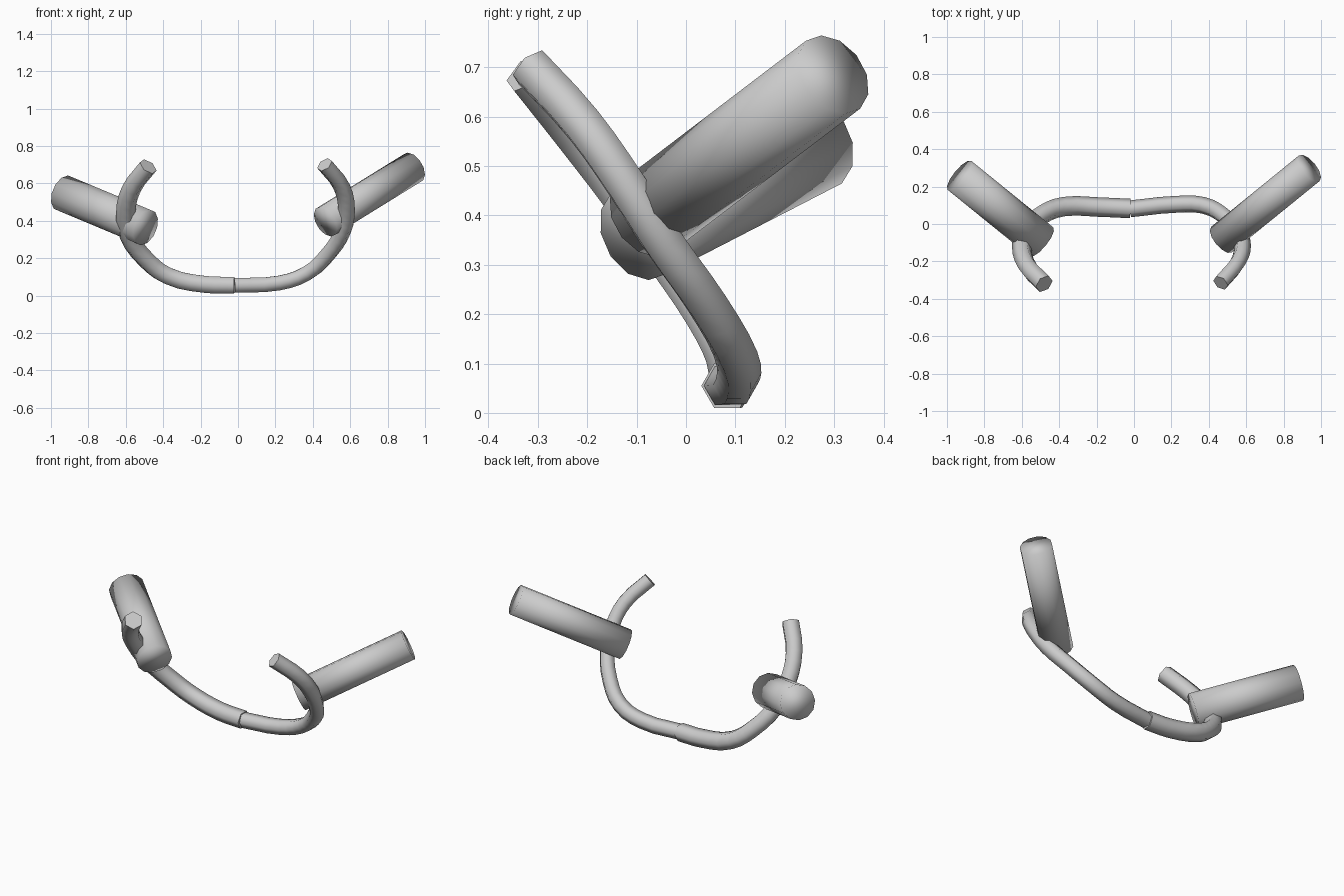
import bpy
from mathutils import Vector

if "Cube" in bpy.data.objects:
    bpy.data.objects.remove(bpy.data.objects["Cube"])


def tube(name, points, radius):
    """Smooth six-sided bent tube with capped ends."""
    cu = bpy.data.curves.new(name, 'CURVE')
    cu.dimensions = '3D'
    cu.bevel_depth = radius
    cu.bevel_resolution = 1
    cu.resolution_u = 3
    cu.use_fill_caps = True
    sp = cu.splines.new('BEZIER')
    sp.bezier_points.add(len(points) - 1)
    for bp, p in zip(sp.bezier_points, points):
        bp.co = p
        bp.handle_left_type = bp.handle_right_type = 'AUTO'
    ob = bpy.data.objects.new(name, cu)
    bpy.context.collection.objects.link(ob)
    bpy.ops.object.select_all(action='DESELECT')
    ob.select_set(True)
    bpy.context.view_layer.objects.active = ob
    bpy.ops.object.convert(target='MESH')
    bpy.ops.object.shade_smooth()
    bpy.context.object.name = name


def rod(name, a, b, radius):
    """Cylinder running from point a to point b."""
    a, b = Vector(a), Vector(b)
    d = b - a
    bpy.ops.mesh.primitive_cylinder_add(
        vertices=12, radius=radius, depth=d.length, location=(a + b) / 2,
        rotation=d.to_track_quat('Z', 'Y').to_euler())
    bpy.context.object.name = name
    bpy.ops.object.shade_smooth()


# two halves of the curved bar, meeting just left of the middle
tube("left_bar", [(-.02, .083, .055), (-.18, .09, .06), (-.375, .093, .105),
                  (-.49, .05, .19), (-.58, -.035, .315), (-.60, -.125, .44),
                  (-.57, -.225, .57), (-.48, -.32, .69)], .052)
tube("right_bar", [(-.02, .081, .055), (.22, .105, .067), (.37, .1, .12),
                   (.485, .04, .225), (.56, -.045, .345), (.58, -.12, .46),
                   (.555, -.205, .58), (.463, -.315, .70)], .045)

# grips crossing the bar on each side
rod("left_grip", (-.495, -.095, .364), (-.933, .26, .547), .1)
rod("right_grip", (.468, -.083, .395), (.937, .298, .685), .088)
